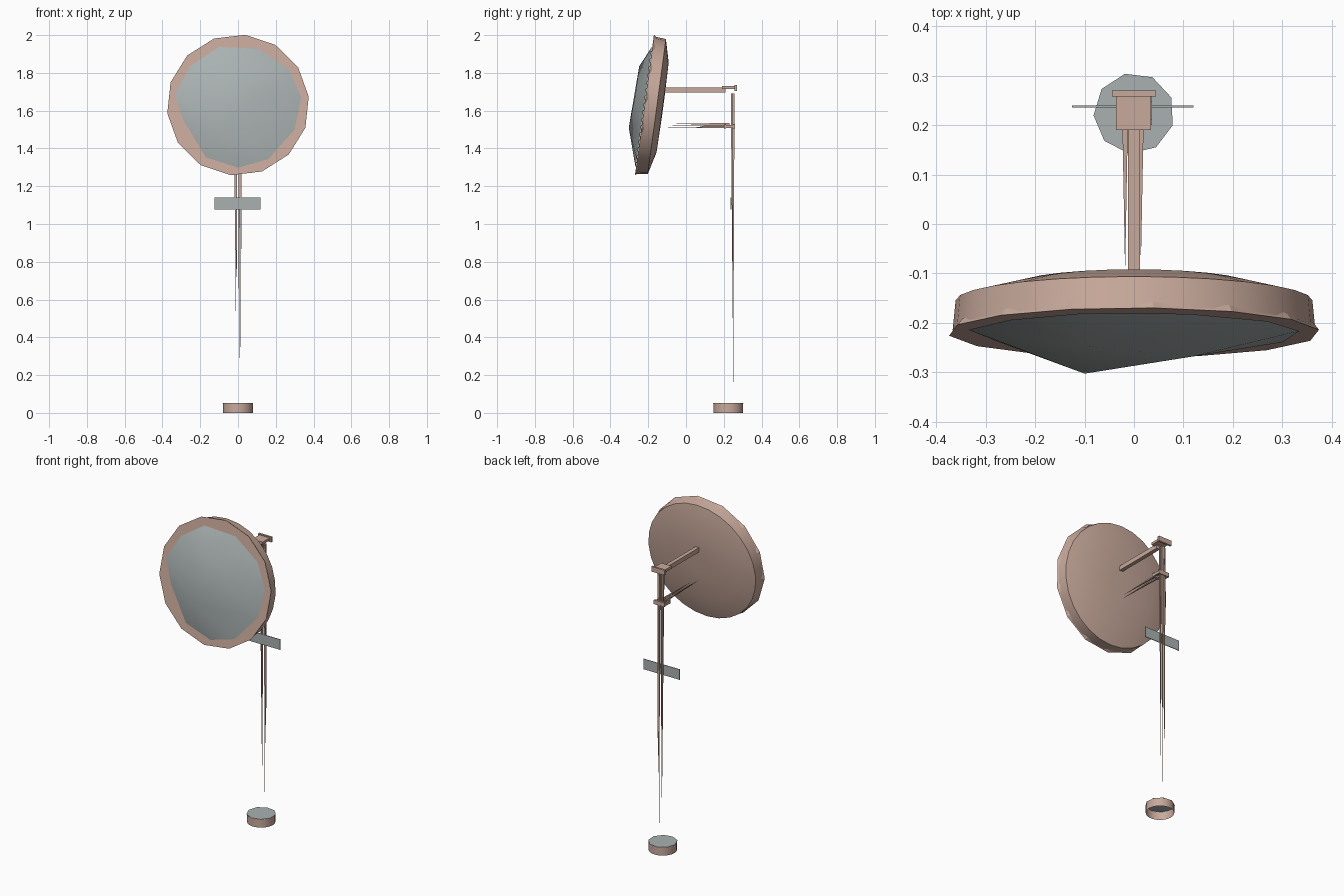
import bpy, bmesh, math
from mathutils import Matrix, Vector

if "Cube" in bpy.data.objects:
    bpy.data.objects.remove(bpy.data.objects["Cube"])


def material(name, color):
    mat = bpy.data.materials.new(name)
    mat.use_nodes = True
    mat.diffuse_color = (*color, 1)
    mat.node_tree.nodes["Principled BSDF"].inputs["Base Color"].default_value = (*color, 1)
    return mat


BROWN = material("dusty brown", (0.58, 0.40, 0.33))
GREY = material("mirror grey", (0.40, 0.44, 0.44))


def finish(name, bm, mat, matrix=Matrix(), smooth=None, fix_normals=True):
    if fix_normals:
        bmesh.ops.recalc_face_normals(bm, faces=bm.faces)
    mesh = bpy.data.meshes.new(name)
    bm.to_mesh(mesh)
    bm.free()
    mesh.materials.append(mat)
    obj = bpy.data.objects.new(name, mesh)
    bpy.context.collection.objects.link(obj)
    obj.matrix_world = matrix
    if smooth:
        bpy.ops.object.select_all(action="DESELECT")
        obj.select_set(True)
        bpy.context.view_layer.objects.active = obj
        bpy.ops.object.shade_smooth_by_angle(angle=math.radians(smooth))
    return obj


def lathe(profile, sides, phase=0, cap_first=False, cap_last=False):
    """Stack of rings around local z from (radius, height) pairs."""
    bm = bmesh.new()
    rings = []
    for r, z in profile:
        angles = [phase + math.tau * i / sides for i in range(sides)]
        rings.append([bm.verts.new((r * math.cos(a), r * math.sin(a), z)) for a in angles])
    for lower, upper in zip(rings, rings[1:]):
        for i in range(sides):
            j = (i + 1) % sides
            bm.faces.new((lower[i], lower[j], upper[j], upper[i]))
    if cap_first:
        bm.faces.new(rings[0][::-1])
    if cap_last:
        bm.faces.new(rings[-1])
    return bm


def box(name, low, high, mat):
    low, high = Vector(low), Vector(high)
    bm = bmesh.new()
    bmesh.ops.create_cube(bm, size=1)
    place = Matrix.Translation((low + high) / 2) @ Matrix.Diagonal((*(high - low), 1))
    bmesh.ops.transform(bm, matrix=place, verts=bm.verts)
    return finish(name, bm, mat)


def spike(name, start, tip, width, height):
    """Thin four-sided sliver that narrows to a point."""
    start, tip = Vector(start), Vector(tip)
    side = Vector((width / 2, 0, 0))
    across = (tip - start).normalized().cross(Vector((1, 0, 0))) * height / 2
    bm = bmesh.new()
    ring = [bm.verts.new(start + s * side + t * across)
            for s, t in ((-1, -1), (1, -1), (1, 1), (-1, 1))]
    point = bm.verts.new(tip)
    bm.faces.new(ring)
    for i in range(4):
        bm.faces.new((ring[i], ring[(i + 1) % 4], point))
    return finish(name, bm, BROWN)


# Tilted dish: local z points out of the mirror
tilt = Matrix.Translation((0, -0.22, 1.63)) @ Matrix.Rotation(math.radians(82.3), 4, "X")

finish("mirror_back_shell",
       lathe([(0.05, -0.1), (0.24, -0.097), (0.361, -0.066), (0.367, -0.005)], 28,
             cap_first=True), BROWN, tilt, smooth=25)
finish("mirror_frame",
       lathe([(0.366, -0.014), (0.377, 0)], 14, math.radians(84), cap_last=True), BROWN, tilt)

# Convex mirror: uneven outline with three raised points
outline = [(-0.1, 0.31), (0.11, 0.3), (0.27, 0.19), (0.335, 0.04), (0.3, -0.13), (0.16, -0.29),
           (0, -0.335), (-0.17, -0.28), (-0.29, -0.08), (-0.335, 0.06), (-0.25, 0.21)]
raised = [(-0.1, -0.13, 0.066), (-0.09, 0.2, 0.055), (0.12, 0.05, 0.055)]
bm = bmesh.new()
for p in [(x, y, 0.002) for x, y in outline] + raised:
    bm.verts.new(p)
bmesh.ops.convex_hull(bm, input=bm.verts[:])
bm.normal_update()
flat = [f for f in bm.faces if all(v.co.z < 0.01 for v in f.verts)]
bmesh.ops.delete(bm, geom=flat, context="FACES")
for f in bm.faces:
    f.normal_update()
    if f.normal.z < 0:
        f.normal_flip()
finish("convex_mirror", bm, GREY, tilt, smooth=60, fix_normals=False)

# Pole made of slivers that thin out toward the ground
for i, (x, y, end, width) in enumerate([(-0.014, 0.242, 0.42, 0.012), (0.015, 0.242, 0.22, 0.01),
                                        (-0.008, 0.248, 0.27, 0.008), (0.006, 0.252, 0.13, 0.012)]):
    spike(f"pole_strip_{i + 1}", (x, y, 1.69), (x, 0.25, end), width, 0.01)

# Upper arm and its clamp
box("upper_arm", (-0.012, -0.13, 1.695), (0.012, 0.21, 1.722), BROWN)
box("upper_clamp_plate", (-0.036, 0.19, 1.715), (0.034, 0.262, 1.73), BROWN)
box("upper_clamp_back", (-0.045, 0.258, 1.705), (0.045, 0.27, 1.736), BROWN)

# Lower arm slivers and their clamp
for i, (x, z, reach) in enumerate([(-0.018, 1.53, -0.1), (0, 1.512, -0.11), (0.014, 1.52, -0.08)]):
    spike(f"lower_arm_strip_{i + 1}", (x, 0.23, z), (x, reach, z), 0.012, 0.01)
box("lower_clamp_front", (-0.036, 0.2, 1.505), (0.036, 0.212, 1.53), BROWN)
box("lower_clamp_back", (-0.036, 0.248, 1.505), (0.036, 0.26, 1.53), BROWN)
for side, x in (("right", -0.036), ("left", 0.026)):
    box(f"lower_clamp_{side}", (x, 0.21, 1.507), (x + 0.01, 0.25, 1.523), BROWN)

# Small plate on the pole
box("sign_plate", (-0.125, 0.236, 1.077), (0.12, 0.24, 1.14), GREY)

# Open-bottomed foot with a lid
foot = Matrix.Translation((0, 0.224, 0))
finish("foot_wall", lathe([(0.079, 0), (0.079, 0.05)], 18), BROWN, foot, smooth=40)
finish("foot_lid", lathe([(0.082, 0.05), (0.082, 0.052)], 9, math.radians(103), cap_last=True),
       GREY, foot)
